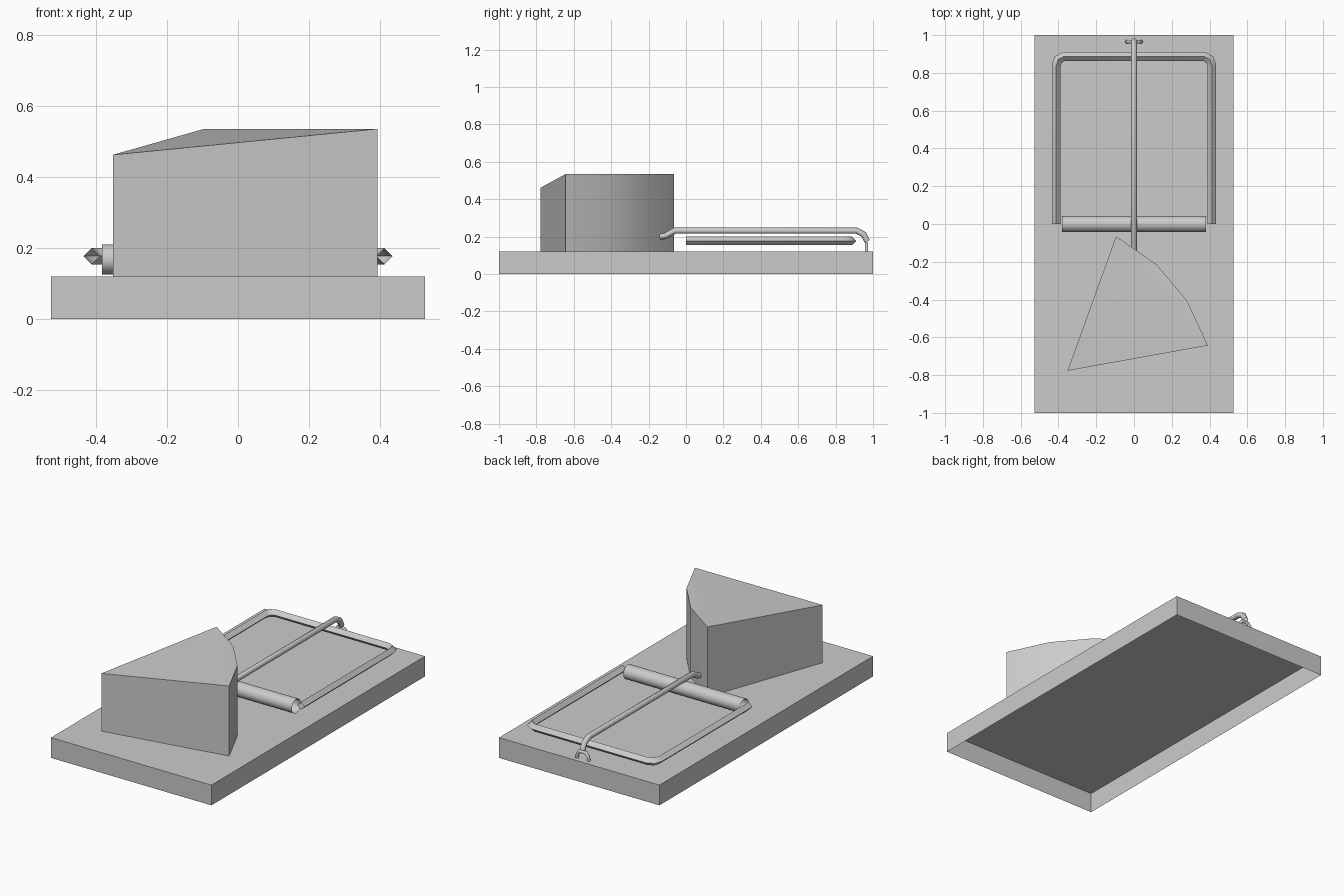
import bpy, bmesh, math
from mathutils import Vector

cube = bpy.data.objects.get("Cube")
if cube:
    bpy.data.objects.remove(cube, do_unlink=True)

# One plain grey for everything
grey = bpy.data.materials.new("plain grey")
grey.use_nodes = True
grey.diffuse_color = (0.6, 0.6, 0.6, 1)
bsdf = next(n for n in grey.node_tree.nodes if n.type == 'BSDF_PRINCIPLED')
bsdf.inputs["Base Color"].default_value = (0.6, 0.6, 0.6, 1)


def finish(name, bm, smooth_angle=None):
    """Turn a bmesh into a named object, smooth below the given angle."""
    mesh = bpy.data.meshes.new(name)
    bm.to_mesh(mesh)
    bm.free()
    mesh.materials.append(grey)
    obj = bpy.data.objects.new(name, mesh)
    bpy.context.collection.objects.link(obj)
    if smooth_angle:
        bpy.ops.object.select_all(action='DESELECT')
        obj.select_set(True)
        bpy.context.view_layer.objects.active = obj
        bpy.ops.object.shade_smooth_by_angle(angle=math.radians(smooth_angle))
    return obj


def prism(name, outline, z0, top_faces, smooth_angle=None):
    """Walls and lid over a counter-clockwise outline of (x, y, top z); no floor."""
    bm = bmesh.new()
    low = [bm.verts.new((x, y, z0)) for x, y, z in outline]
    top = [bm.verts.new(p) for p in outline]
    n = len(outline)
    for i in range(n):
        j = (i + 1) % n
        bm.faces.new((low[i], low[j], top[j], top[i]))
    for face in top_faces:
        bm.faces.new([top[i] for i in face])
    return finish(name, bm, smooth_angle)


def tube(name, path, radius, sides, normal, smooth_angle=None):
    """Open-ended tube along a flat path whose plane has the given normal."""
    bm = bmesh.new()
    pts = [Vector(p) for p in path]
    normal = Vector(normal)
    rings = []
    for i, p in enumerate(pts):
        a = (p - pts[max(i - 1, 0)]).normalized()
        b = (pts[min(i + 1, len(pts) - 1)] - p).normalized()
        t = (a + b).normalized()
        # widen the mitre so the tube keeps its thickness round bends
        stretch = 1 / max(t.dot(a), t.dot(b), 0.5)
        side = normal.cross(t) * stretch
        ring = []
        for k in range(sides):
            ang = 2 * math.pi * k / sides
            ring.append(bm.verts.new(
                p + radius * (math.cos(ang) * side + math.sin(ang) * normal)))
        rings.append(ring)
    for r0, r1 in zip(rings, rings[1:]):
        for k in range(sides):
            m = (k + 1) % sides
            bm.faces.new((r0[k], r1[k], r1[m], r0[m]))
    bmesh.ops.recalc_face_normals(bm, faces=bm.faces)
    return finish(name, bm, smooth_angle)


# Base board, hollow underneath
W = 0.526
prism("base_board", [(-W, -1, .12), (W, -1, .12), (W, 1, .12), (-W, 1, .12)],
      0, [(0, 1, 2, 3)])

# Cheese wedge: lowered point, curved rind
prism("cheese_wedge",
      [(-.352, -.777, .462), (.392, -.643, .535), (.28, -.405, .535),
       (.12, -.215, .535), (-.095, -.065, .535)],
      .12, [(0, 1, 4), (1, 2, 3, 4)], 28)

# Spring roller across the middle
tube("spring_roller", [(-.382, 0, .168), (.382, 0, .168)], .042, 16, (0, 0, 1), 40)

# U-shaped snap bar with a diamond section
half = [(.412, 0, .177), (.412, .838, .177), (.402, .87, .177), (.372, .887, .177)]
tube("snap_bar", half + [(-x, y, z) for x, y, z in reversed(half)],
     .023, 4, (0, 0, 1), 40)

# Long holding arm with bent ends
tube("holding_arm",
     [(0, -.145, .2), (0, -.112, .203), (0, -.06, .232), (0, .912, .232),
      (0, .95, .212), (0, .969, .174)], .016, 8, (1, 0, 0), 50)

# Staple that hooks the arm to the board
leg = [(.038, .965, .115), (.036, .965, .142), (.02, .965, .162)]
tube("staple", leg + [(-x, y, z) for x, y, z in reversed(leg)],
     .01, 6, (0, 1, 0), 65)
